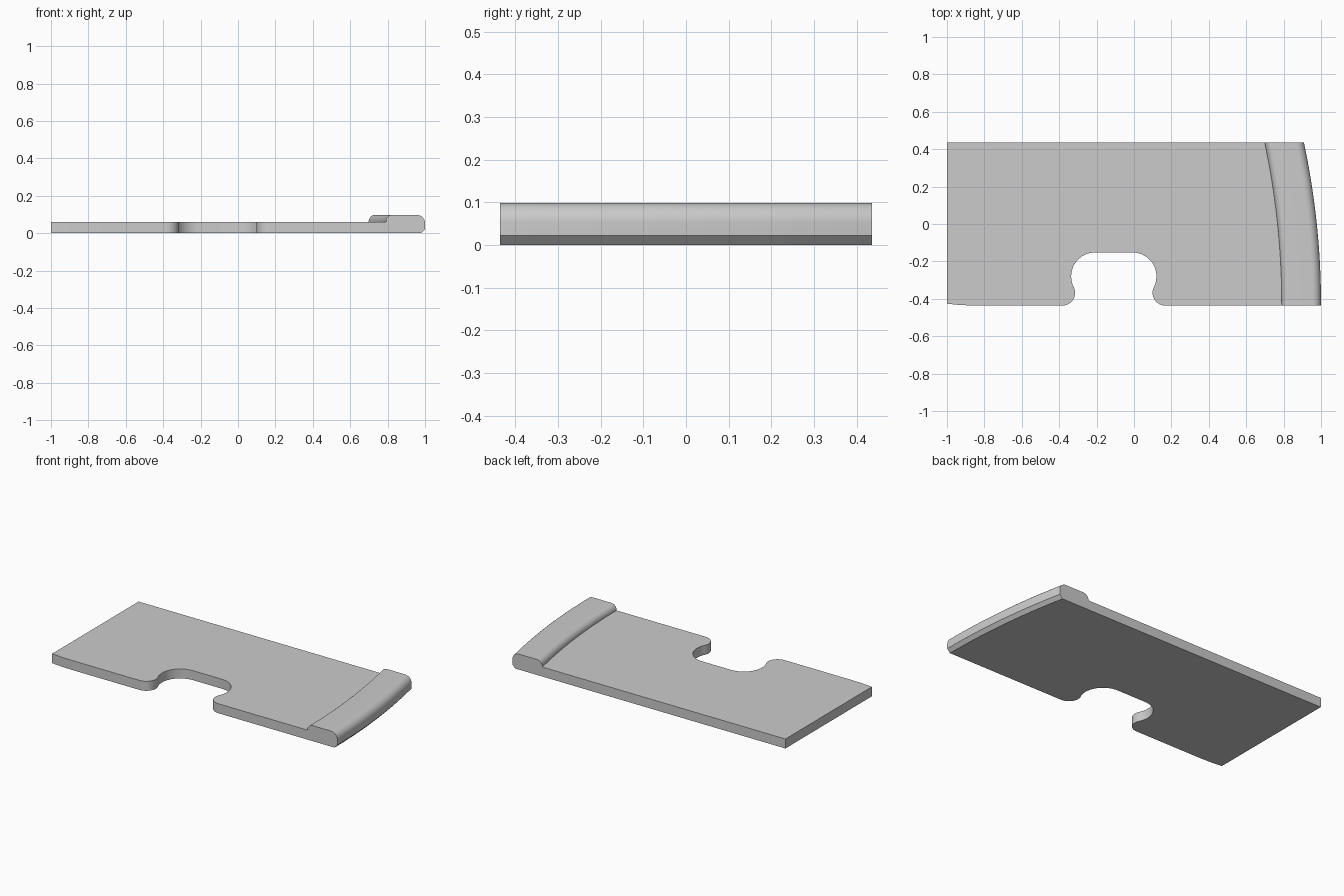
import bpy, bmesh
from math import sin, cos, radians

cube = bpy.data.objects.get("Cube")
if cube:
    bpy.data.objects.remove(cube, do_unlink=True)

HALF = 0.436        # half depth in y
THICK = 0.06        # plate thickness
RADIUS = 4.2        # radius of the curved end
RAIL_W = 0.21       # rail width
STEPS = 24

grey = bpy.data.materials.new("grey")
grey.use_nodes = True
color = (0.6, 0.6, 0.6, 1)
grey.diffuse_color = color
grey.node_tree.nodes["Principled BSDF"].inputs["Base Color"].default_value = color


def arc(cx, cy, r, a0, a1, n=14):
    angles = [radians(a0 + (a1 - a0) * i / n) for i in range(n + 1)]
    return [(cx + r * cos(a), cy + r * sin(a)) for a in angles]


def end_x(y):
    """x of the curved outer edge at depth y"""
    return 1 - RADIUS + (RADIUS ** 2 - (y + HALF) ** 2) ** 0.5


def finish(name, bm):
    bmesh.ops.recalc_face_normals(bm, faces=bm.faces)
    mesh = bpy.data.meshes.new(name)
    bm.to_mesh(mesh)
    bm.free()
    mesh.materials.append(grey)
    obj = bpy.data.objects.new(name, mesh)
    bpy.context.collection.objects.link(obj)
    bpy.ops.object.select_all(action="DESELECT")
    bpy.context.view_layer.objects.active = obj
    obj.select_set(True)
    bpy.ops.object.shade_smooth_by_angle(angle=radians(30))
    return obj


depths = [-HALF + 2 * HALF * i / STEPS for i in range(STEPS + 1)]

# Plate outline: keyhole notch in the front edge, mirrored about its middle
MID = -0.108
half_notch = arc(0.1, -0.28, 0.128, 90, -27) + arc(0.275, -0.368, 0.068, 153, 270)
right = [(MID + x, y) for x, y in half_notch]
left = [(MID - x, y) for x, y in reversed(half_notch)]
outline = [(-1, HALF), (-1, -0.426), (-0.93, -0.433), (-0.86, -HALF)]
outline += left + right
outline += [(end_x(y) - RAIL_W, y) for y in depths]

bm = bmesh.new()
base = bm.faces.new([bm.verts.new((x, y, 0)) for x, y in outline])
top = bmesh.ops.extrude_face_region(bm, geom=[base])["geom"]
bmesh.ops.translate(bm, vec=(0, 0, THICK),
                    verts=[v for v in top if isinstance(v, bmesh.types.BMVert)])
finish("plate", bm)

# Rail: rounded section swept along the curved end, x measured from its outer edge
section = [(-RAIL_W, 0), (-0.02, 0), (0, 0.022)]
section += arc(-0.045, 0.053, 0.045, 0, 90, 10)
section += arc(-RAIL_W + 0.036, 0.062, 0.036, 90, 180, 8)
section += [(-RAIL_W, THICK)]

bm = bmesh.new()
rings = [[bm.verts.new((end_x(y) + x, y, z)) for x, z in section] for y in depths]
for a, b in zip(rings, rings[1:]):
    for i in range(len(section)):
        j = (i + 1) % len(section)
        bm.faces.new((a[i], a[j], b[j], b[i]))
bm.faces.new(rings[0])
bm.faces.new(rings[-1])
finish("end_rail", bm)
